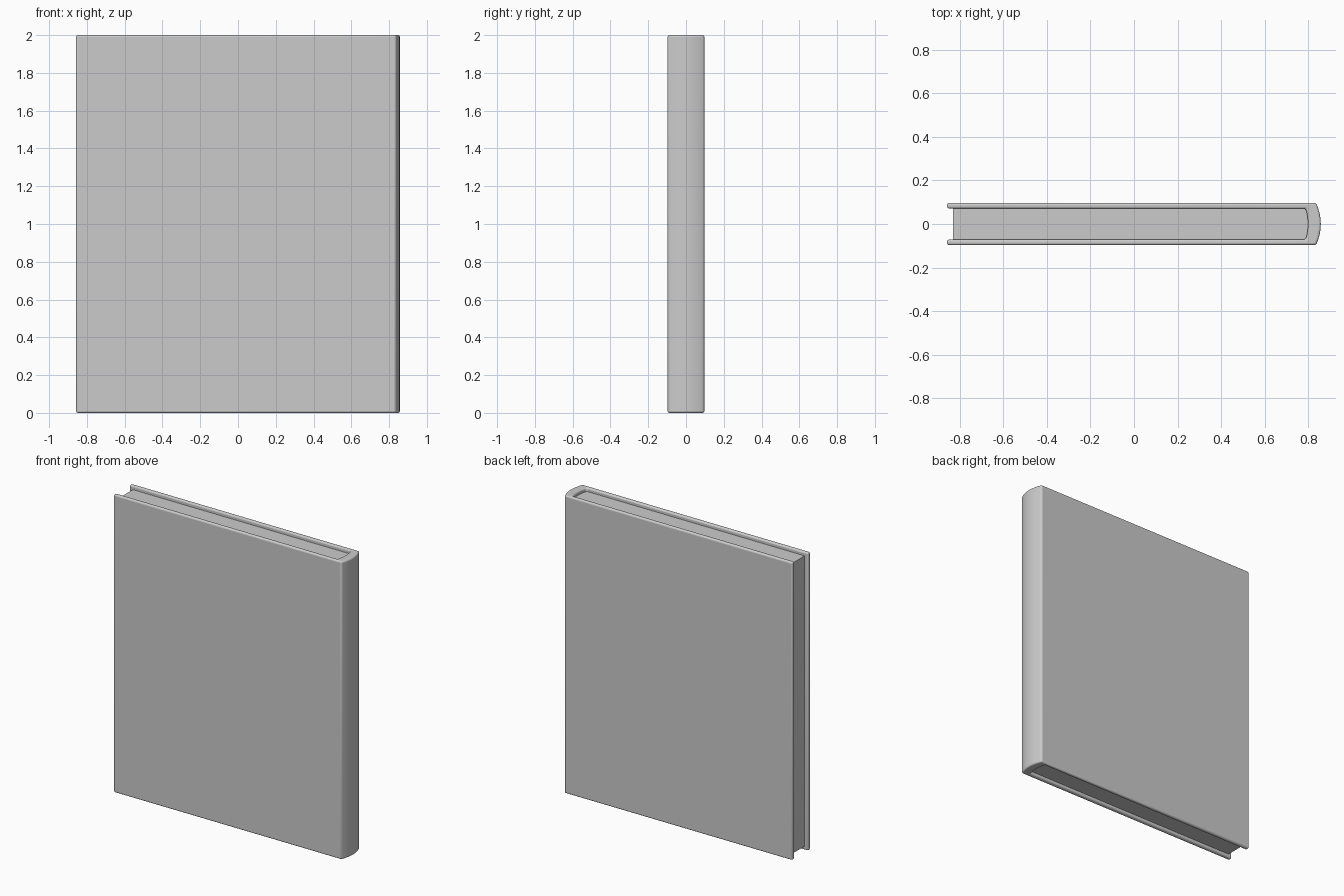
import bpy, bmesh

if "Cube" in bpy.data.objects:
    bpy.data.objects.remove(bpy.data.objects["Cube"])

HEIGHT = 2.0
SEG = 8  # segments across the rounded spine


def arc(x_edge, x_mid, half):
    """Shallow spine curve running from -y to +y."""
    pts = []
    for i in range(SEG + 1):
        t = -1 + 2 * i / SEG
        pts.append((x_edge + (x_mid - x_edge) * (1 - t * t), half * t))
    return pts


def extrude_profile(name, profile, z0, z1, bevel=0.0):
    bm = bmesh.new()
    face = bm.faces.new([bm.verts.new((x, y, z0)) for x, y in profile])
    res = bmesh.ops.extrude_face_region(bm, geom=[face])
    top = [v for v in res["geom"] if isinstance(v, bmesh.types.BMVert)]
    bmesh.ops.translate(bm, vec=(0, 0, z1 - z0), verts=top)
    bmesh.ops.recalc_face_normals(bm, faces=bm.faces)
    mesh = bpy.data.meshes.new(name)
    bm.to_mesh(mesh)
    bm.free()
    obj = bpy.data.objects.new(name, mesh)
    bpy.context.collection.objects.link(obj)
    if bevel:
        mod = obj.modifiers.new("rounded_edges", "BEVEL")
        mod.width = bevel
        mod.segments = 4
        mod.limit_method = "ANGLE"
        mod.angle_limit = 0.7
    bpy.ops.object.select_all(action="DESELECT")
    obj.select_set(True)
    bpy.context.view_layer.objects.active = obj
    bpy.ops.object.shade_smooth_by_angle(angle=0.6)
    return obj


# Wrapped cover: two boards joined by a rounded spine
outer = [(-0.857, -0.097)] + arc(0.835, 0.857, 0.097) + [(-0.857, 0.097)]
inner = [(-0.857, 0.071)] + arc(0.787, 0.798, 0.071)[::-1] + [(-0.857, -0.071)]
extrude_profile("cover", outer + inner, 0, HEIGHT, bevel=0.01)

# Page block, set in from the cover on three sides
pages = [(-0.831, -0.071)] + arc(0.787, 0.798, 0.071) + [(-0.831, 0.071)]
extrude_profile("pages", pages, 0.025, HEIGHT - 0.025)
